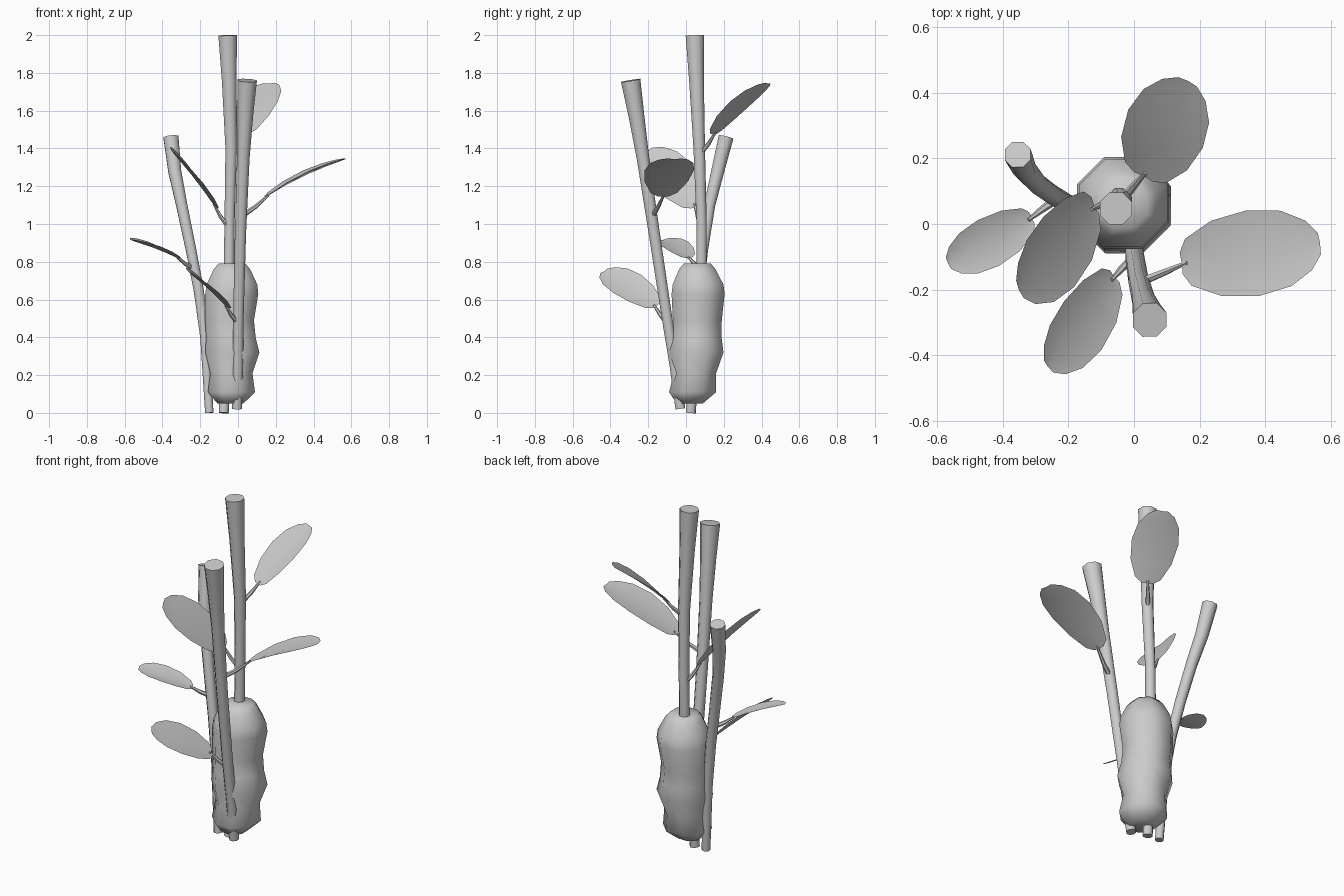
import bpy, math
from mathutils import Vector

if "Cube" in bpy.data.objects:
    bpy.data.objects.remove(bpy.data.objects["Cube"])


def make(name, verts, faces, angle=50):
    me = bpy.data.meshes.new(name)
    me.from_pydata(verts, [], faces)
    ob = bpy.data.objects.new(name, me)
    bpy.context.collection.objects.link(ob)
    bpy.context.view_layer.objects.active = ob
    ob.select_set(True)
    bpy.ops.object.shade_smooth_by_angle(angle=math.radians(angle))
    ob.select_set(False)


def tube(name, path, n=8, level=False, angle=50):
    """Lofted tube through (x, y, z, radius) rings, capped at both ends."""
    pts = [Vector(p[:3]) for p in path]
    verts, faces = [], []
    for i, p in enumerate(pts):
        t = (pts[min(i + 1, len(pts) - 1)] - pts[max(i - 1, 0)]).normalized()
        if level:
            t = Vector((0, 0, 1))
        v = t.cross(Vector((1, 0, 0))).normalized()
        u = v.cross(t)
        for k in range(n):
            a = 2 * math.pi * (k + 0.5) / n
            verts.append(p + (u * math.cos(a) + v * math.sin(a)) * path[i][3])
    for i in range(len(pts) - 1):
        for k in range(n):
            a, b = i * n + k, i * n + (k + 1) % n
            faces.append((a, b, b + n, a + n)[::-1])
    faces.append(tuple(range(n)))
    faces.append(tuple(range((len(pts) - 1) * n, len(pts) * n))[::-1])
    make(name, verts, faces, angle)


# outline of every leaf: (position along the leaf, relative half width)
LEAF = [(0, .25), (.06, .55), (.28, .88), (.55, 1), (.78, .88), (.93, .58), (1, .25)]


def leaf(name, root, base, tip, normal, half, arch):
    root, base, tip = Vector(root), Vector(base), Vector(tip)
    d = tip - base
    w = d.cross(Vector(normal)).normalized()
    n = w.cross(d).normalized()
    verts, faces = [], []
    for t, r in LEAF:
        c = base + d * t + n * arch * 4 * t * (1 - t)
        for s in (-1, 0, 1):
            verts.append(c + w * s * half * r + n * (abs(s) - .5) * .02 * r)
    for i in range(len(LEAF) - 1):
        for k in (0, 1):
            a = i * 3 + k
            faces.append((a, a + 1, a + 4, a + 3))
    make(name, verts, faces)
    # leaf stalk
    end = base + d * .04
    mid = (root + end) / 2 - n * .006
    tube(name + "_stalk", [(*root, .014), (*mid, .011), (*end, .006)], 6)


# stems
tube("tall_stem", [(-.075, .025, 0, .028), (-.06, .06, .4, .029), (-.047, .082, .8, .03),
                   (-.045, .083, 1.0, .029), (-.036, .07, 1.4, .033),
                   (-.046, .056, 1.75, .042), (-.055, .047, 1.999, .053)])
tube("left_stem", [(-.152, .03, 0, .024), (-.175, .045, .4, .027), (-.208, .065, .65, .029),
                   (-.25, .09, .87, .03), (-.298, .125, 1.1, .032),
                   (-.335, .168, 1.28, .037), (-.355, .212, 1.46, .043)])
tube("front_stem", [(-.005, -.03, .022, .028), (0, -.06, .25, .029), (.002, -.1, .5, .03),
                    (.013, -.168, .95, .032), (.028, -.228, 1.35, .036),
                    (.038, -.262, 1.57, .045), (.048, -.293, 1.76, .056)])

# seed cob with three bulges: (centre x, centre y, z, radius)
tube("seed_cob", [(-.04, .02, .05, .075), (-.035, .035, .11, .135), (-.035, .048, .21, .121),
                  (-.03, .055, .32, .155), (-.038, .057, .4, .142), (-.045, .06, .49, .14),
                  (-.033, .064, .63, .152), (-.032, .064, .68, .145),
                  (-.032, .06, .76, .105), (-.032, .06, .79, .078)], level=True, angle=60)

# leaves
leaf("top_leaf", (-.036, .073, 1.37), (.03, .145, 1.475), (.165, .435, 1.745),
     (-.1, -.1, 1), .128, .015)
leaf("right_leaf", (.018, -.178, 1.04), (.145, -.12, 1.145), (.567, -.06, 1.345),
     (0, 0, 1), .132, .022)
leaf("upper_left_leaf", (-.047, .08, .98), (-.12, .055, 1.095), (-.35, -.2, 1.39),
     (.77, 0, .64), .13, .012)
leaf("left_leaf", (-.23, .08, .765), (-.312, .018, .82), (-.567, -.12, .918),
     (.36, 0, .93), .078, .012)
leaf("lower_leaf", (.002, -.1, .475), (-.06, -.16, .565), (-.262, -.435, .75),
     (.64, 0, .77), .105, .012)
